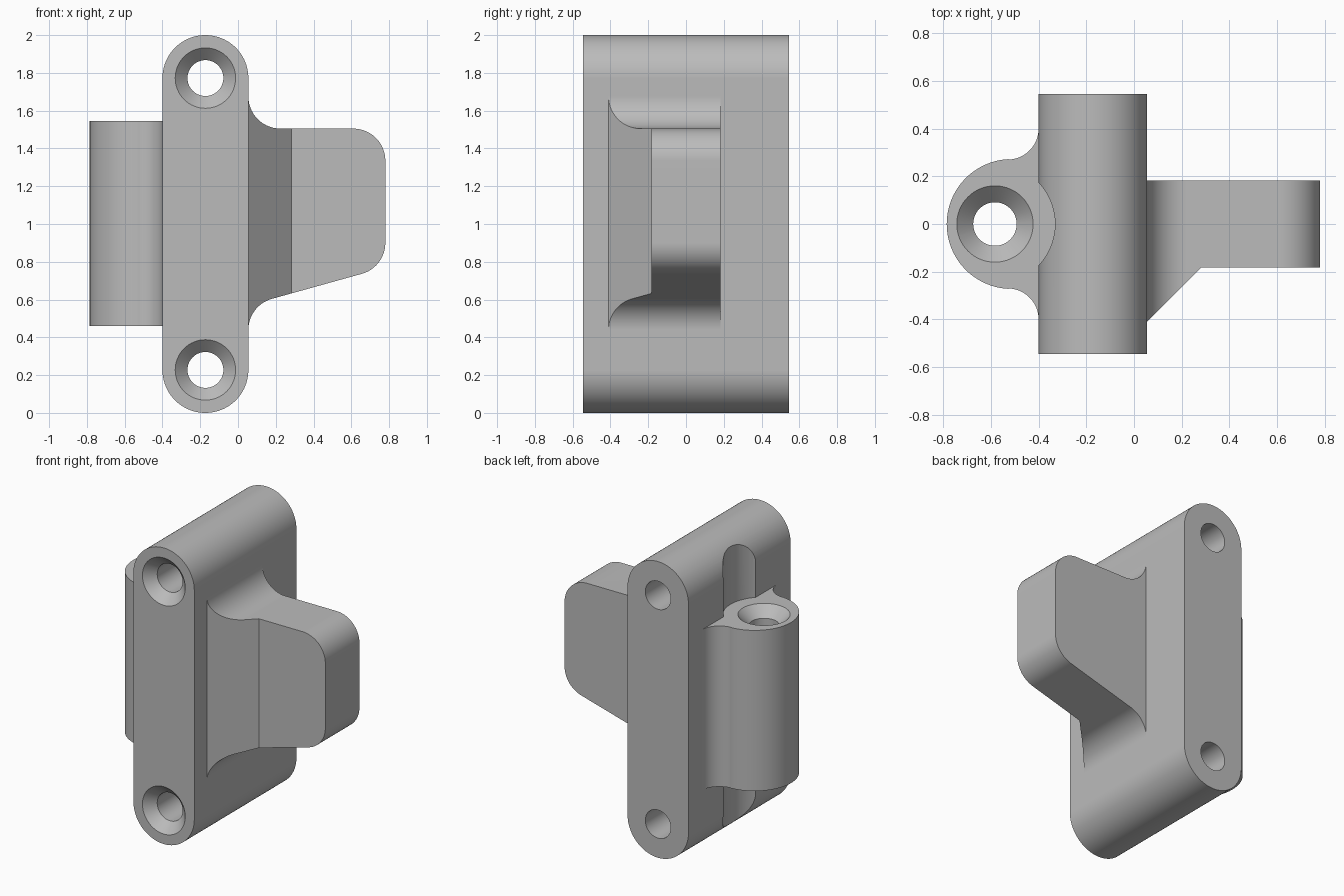
import bpy, bmesh
from math import sin, cos, pi, radians

cube = bpy.data.objects.get("Cube")
if cube:
    bpy.data.objects.remove(cube, do_unlink=True)

grey = bpy.data.materials.new("plain_grey")
grey.use_nodes = True
grey.diffuse_color = (0.5, 0.5, 0.5, 1)
grey.node_tree.nodes["Principled BSDF"].inputs["Base Color"].default_value = (0.5, 0.5, 0.5, 1)


def arc(cx, cy, r, start, end, n=24):
    """Points along an arc, angles in degrees."""
    angles = [radians(start + (end - start) * i / n) for i in range(n + 1)]
    return [(cx + r * cos(a), cy + r * sin(a)) for a in angles]


def place(axis, u, v, t):
    return (u, t, v) if axis == "Y" else (u, v, t)


def loft(name, axis, rings):
    """Closed solid through rings of points; each ring is (position, points)."""
    bm = bmesh.new()
    loops = [[bm.verts.new(place(axis, u, v, t)) for u, v in pts] for t, pts in rings]
    for a, b in zip(loops, loops[1:]):
        for i in range(len(a)):
            j = (i + 1) % len(a)
            bm.faces.new((a[i], a[j], b[j], b[i]))
    bm.faces.new(loops[0])
    bm.faces.new(loops[-1])
    bmesh.ops.recalc_face_normals(bm, faces=bm.faces)
    mesh = bpy.data.meshes.new(name)
    bm.to_mesh(mesh)
    bm.free()
    mesh.materials.append(grey)
    obj = bpy.data.objects.new(name, mesh)
    bpy.context.collection.objects.link(obj)
    return obj


def prism(name, axis, lo, hi, pts):
    return loft(name, axis, [(lo, pts), (hi, pts)])


def circle(u, v, r):
    return arc(u, v, r, 0, 360, 64)[:-1]


def screw_hole(axis, u, v, face, far, r, rim):
    """Cutter for a through hole with a 45 degree countersink at the face."""
    d = 1 if far > face else -1
    out = 0.03
    rings = [(face - d * out, rim + out), (face + d * (rim - r), r), (far, r)]
    return loft("screw_hole_cutter", axis, [(t, circle(u, v, k)) for t, k in rings])


def combine(target, other, operation):
    bpy.context.view_layer.objects.active = target
    mod = target.modifiers.new(operation.lower(), "BOOLEAN")
    mod.operation = operation
    mod.solver = "EXACT"
    mod.object = other
    bpy.ops.object.modifier_apply(modifier=mod.name)
    bpy.data.objects.remove(other, do_unlink=True)


# Round-ended main block
MID, R = -0.1725, 0.2275
block = prism("hinge_bracket", "Y", -0.545, 0.545,
              arc(MID, 2 - R, R, 0, 180, 48) + arc(MID, R, R, 180, 360, 48))

# Clearance groove along the block's side, in line with the lug's hole
combine(block, prism("groove_cutter", "Z", -0.1, 2.1, circle(-0.583, 0, 0.252)), "DIFFERENCE")

# Rounded lug with flared roots
lug = prism("hinge_lug", "Z", 0.46, 1.545,
            [(-0.25, -0.4), (-0.25, 0.4)]
            + arc(-0.53, 0.4, 0.13, 0, -87)
            + arc(-0.513, 0, 0.272, 93, 267, 64)
            + arc(-0.53, -0.4, 0.13, 87, 0))
combine(block, lug, "UNION")

# Tapered tongue: side profile trimmed by its plan outline
tongue = prism("tongue", "Y", -0.6, 0.6,
               [(-0.1, 0.44)]
               + arc(0.225, 0.44, 0.17, 180, 105)
               + arc(0.61, 0.9, 0.17, -75, 0)
               + arc(0.61, 1.335, 0.17, 0, 90)
               + arc(0.225, 1.675, 0.17, 270, 180)
               + [(-0.1, 1.675)])
plan = prism("tongue_plan", "Z", 0, 2,
             [(-0.2, -0.41), (0.055, -0.41), (0.283, -0.182),
              (0.9, -0.182), (0.9, 0.182), (-0.2, 0.182)])
combine(tongue, plan, "INTERSECT")
combine(block, tongue, "UNION")

# Countersunk screw holes: two through the block, one down the lug
for z in (R, 2 - R):
    combine(block, screw_hole("Y", MID, z, -0.545, 0.7, 0.095, 0.16), "DIFFERENCE")
combine(block, screw_hole("Z", -0.583, 0, 1.545, 0.3, 0.091, 0.16), "DIFFERENCE")

# Smooth curved faces, keep flat faces and edges crisp
bpy.ops.object.select_all(action="DESELECT")
block.select_set(True)
bpy.context.view_layer.objects.active = block
bpy.ops.object.shade_smooth_by_angle(angle=radians(25))
weighted = block.modifiers.new("weighted_normals", "WEIGHTED_NORMAL")
weighted.keep_sharp = True
